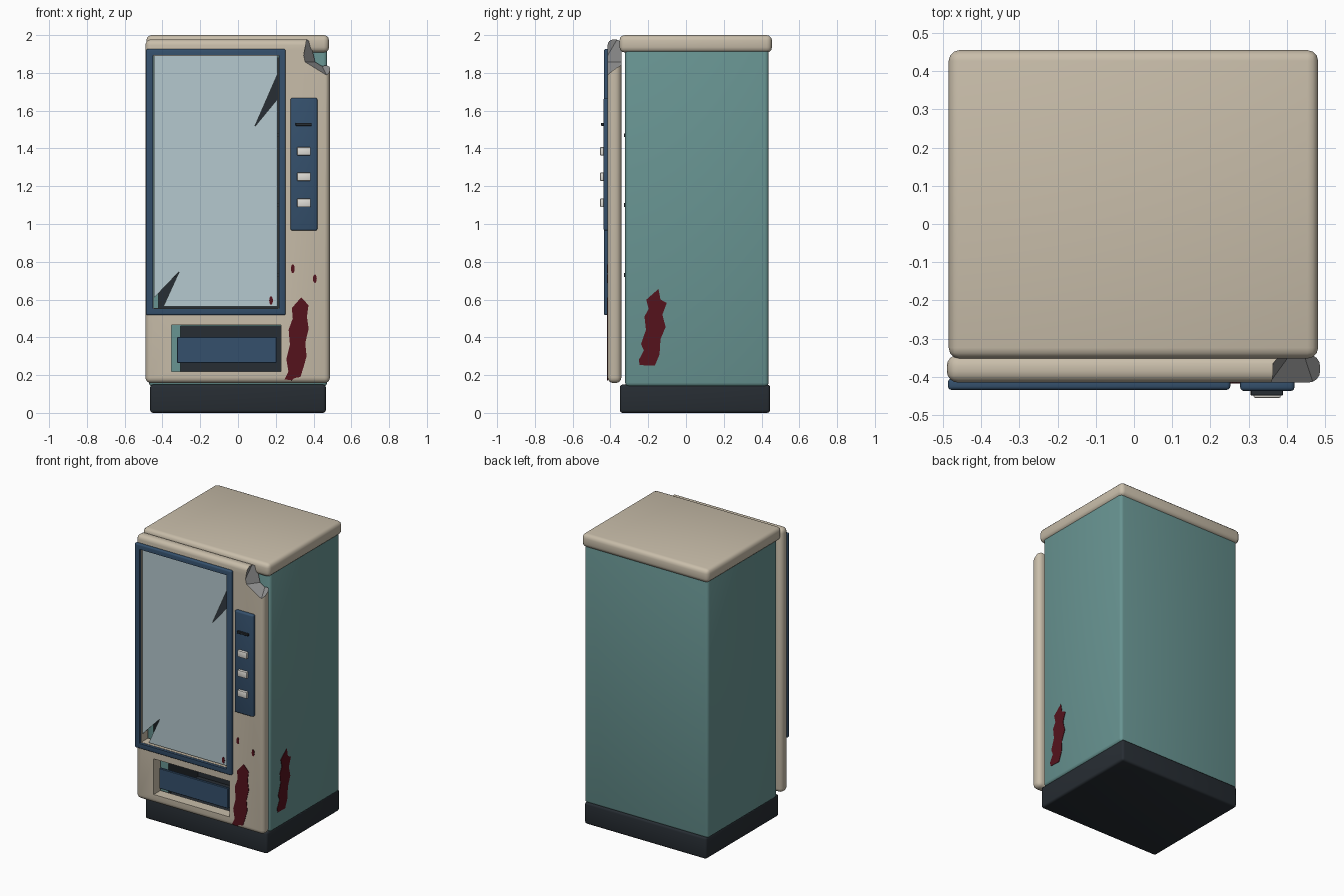
import bpy, bmesh, math
from mathutils import Vector

if "Cube" in bpy.data.objects:
    bpy.data.objects.remove(bpy.data.objects["Cube"])


def mat(name, r, g, b):
    m = bpy.data.materials.new(name)
    m.diffuse_color = (r, g, b, 1)
    m.use_nodes = True
    m.node_tree.nodes["Principled BSDF"].inputs["Base Color"].default_value = m.diffuse_color
    return m


BEIGE = mat("beige_paint", 0.58, 0.51, 0.40)
TEAL = mat("teal_paint", 0.14, 0.30, 0.29)
BLUE = mat("navy_trim", 0.035, 0.08, 0.15)
DARK = mat("dark_plastic", 0.02, 0.026, 0.033)
GLASS = mat("pale_glass", 0.46, 0.58, 0.62)
WHITE = mat("button_white", 0.75, 0.73, 0.68)
RED = mat("dark_red", 0.09, 0.006, 0.012)
METAL = mat("bare_metal", 0.27, 0.27, 0.27)


def finish(bm, name, material):
    bmesh.ops.recalc_face_normals(bm, faces=bm.faces[:])
    me = bpy.data.meshes.new(name)
    bm.to_mesh(me)
    bm.free()
    ob = bpy.data.objects.new(name, me)
    bpy.context.collection.objects.link(ob)
    me.materials.append(material)
    return ob


def box(name, x, y, z, material, bevel=0.0, seg=3):
    """Box from (min, max) ranges with rounded edges."""
    bm = bmesh.new()
    bmesh.ops.create_cube(bm, size=1)
    for v in bm.verts:
        v.co = Vector([(r[0] + r[1]) / 2 + c * (r[1] - r[0]) for r, c in zip((x, y, z), v.co)])
    if bevel:
        bmesh.ops.bevel(bm, geom=bm.edges[:], offset=bevel, segments=seg,
                        profile=0.5, affect='EDGES')
    return finish(bm, name, material)


def plate(name, pts, to3d, push, material):
    """Flat outline given in 2D, placed by to3d and thickened along push."""
    bm = bmesh.new()
    f = bm.faces.new([bm.verts.new(to3d(*p)) for p in pts])
    ext = bmesh.ops.extrude_face_region(bm, geom=[f])
    for v in ext["geom"]:
        if isinstance(v, bmesh.types.BMVert):
            v.co += Vector(push)
    return finish(bm, name, material)


def cut(ob, cutter):
    """Subtract the cutter, giving the cut faces the cutter's material."""
    m = ob.modifiers.new("cut", 'BOOLEAN')
    m.operation = 'DIFFERENCE'
    m.solver = 'EXACT'
    m.material_mode = 'TRANSFER'
    m.object = cutter
    bpy.context.view_layer.objects.active = ob
    bpy.ops.object.modifier_apply(modifier=m.name)
    bpy.data.objects.remove(cutter)


# Plinth, cabinet and cap
box("base", (-0.465, 0.465), (-0.35, 0.445), (0, 0.15), DARK, 0.015)
cabinet = box("cabinet", (-0.472, 0.472), (-0.322, 0.437), (0.14, 1.93), TEAL, 0.02)
cut(cabinet, box("window_cavity", (-0.42, 0.24), (-0.5, 0.1), (0.55, 1.88), DARK))
cut(cabinet, box("tray_cavity", (-0.305, 0.26), (-0.5, 0.0), (0.2, 0.46), DARK))
box("top_cap", (-0.485, 0.482), (-0.352, 0.455), (1.908, 2.0), BEIGE, 0.028)

# Shelves behind the glass
for i in range(3):
    z = 0.73 + 0.37 * i
    box(f"shelf_{i + 1}", (-0.445, 0.235), (-0.328, 0.1), (z - 0.01, z + 0.01), DARK)

# Door with window, tray opening and smashed upper corner
door = box("front_door", (-0.49, 0.487), (-0.415, -0.342), (0.158, 1.977), BEIGE, 0.03, 4)
cut(door, box("window_cut", (-0.447, 0.214), (-0.6, -0.2), (0.555, 1.889), BEIGE))
cut(door, box("tray_cut", (-0.352, 0.227), (-0.6, -0.2), (0.22, 0.466), BEIGE))
bm = bmesh.new()
bmesh.ops.create_icosphere(bm, subdivisions=1, radius=0.15)
for v in bm.verts:
    v.co += Vector((0.475, -0.435, 1.925))
cut(door, finish(bm, "corner_damage", METAL))

# Window frame
frame = box("window_frame", (-0.487, 0.252), (-0.434, -0.405), (0.517, 1.926), BLUE, 0.009)
cut(frame, box("frame_cut", (-0.449, 0.216), (-0.6, -0.2), (0.553, 1.891), BLUE))

# Glass pane with two broken-out shards
front = lambda y: (lambda x, z: (x, y, z))
plate("glass_pane", [(-0.395, 0.563), (0.208, 0.563), (0.208, 1.66), (0.087, 1.513),
                     (0.208, 1.79), (0.208, 1.889), (-0.444, 1.889), (-0.444, 0.61),
                     (-0.31, 0.75)], front(-0.408), (0, 0.008, 0), GLASS)

# Delivery flap
box("tray_flap", (-0.322, 0.203), (-0.398, -0.38), (0.263, 0.403), BLUE, 0.003, 1)

# Control panel, coin slot and buttons
box("control_panel", (0.278, 0.42), (-0.437, -0.405), (0.965, 1.667), BLUE, 0.01)
box("coin_slot", (0.305, 0.39), (-0.449, -0.43), (1.52, 1.536), DARK, 0.002, 1)
for i, z in enumerate((1.385, 1.25, 1.112)):
    box(f"button_{i + 1}", (0.313, 0.384), (-0.455, -0.43), (z - 0.022, z + 0.022), WHITE, 0.004, 2)

# Stains: outlines in local 2D on the door and on the right side
plate("door_stain", [(0.335, 0.612), (0.373, 0.57), (0.365, 0.51), (0.374, 0.445), (0.356, 0.37),
                     (0.363, 0.30), (0.345, 0.235), (0.33, 0.19), (0.30, 0.185), (0.285, 0.172),
                     (0.247, 0.178), (0.267, 0.22), (0.256, 0.285), (0.275, 0.36), (0.268, 0.44),
                     (0.29, 0.50), (0.285, 0.555)], front(-0.418), (0, 0.006, 0), RED)
plate("side_stain", [(-0.146, 0.656), (-0.135, 0.60), (-0.102, 0.582), (-0.125, 0.52),
                     (-0.108, 0.455), (-0.135, 0.39), (-0.14, 0.31), (-0.165, 0.25),
                     (-0.245, 0.253), (-0.25, 0.28), (-0.223, 0.33), (-0.238, 0.365),
                     (-0.212, 0.44), (-0.22, 0.51), (-0.198, 0.55), (-0.21, 0.60)],
      lambda y, z: (0.475, y, z), (-0.006, 0, 0), RED)
for i, (x, y, z) in enumerate(((0.29, -0.418, 0.763), (0.407, -0.418, 0.71), (0.175, -0.411, 0.595))):
    ring = [(x + 0.01 * math.cos(k * math.pi / 6), z + 0.023 * math.sin(k * math.pi / 6))
            for k in range(12)]
    plate(f"drop_{i + 1}", ring, front(y), (0, 0.006, 0), RED)

# Smooth the rounded edges, keep corners sharp
for ob in bpy.context.scene.objects:
    ob.select_set(True)
bpy.context.view_layer.objects.active = cabinet
bpy.ops.object.shade_smooth_by_angle(angle=math.radians(35))
